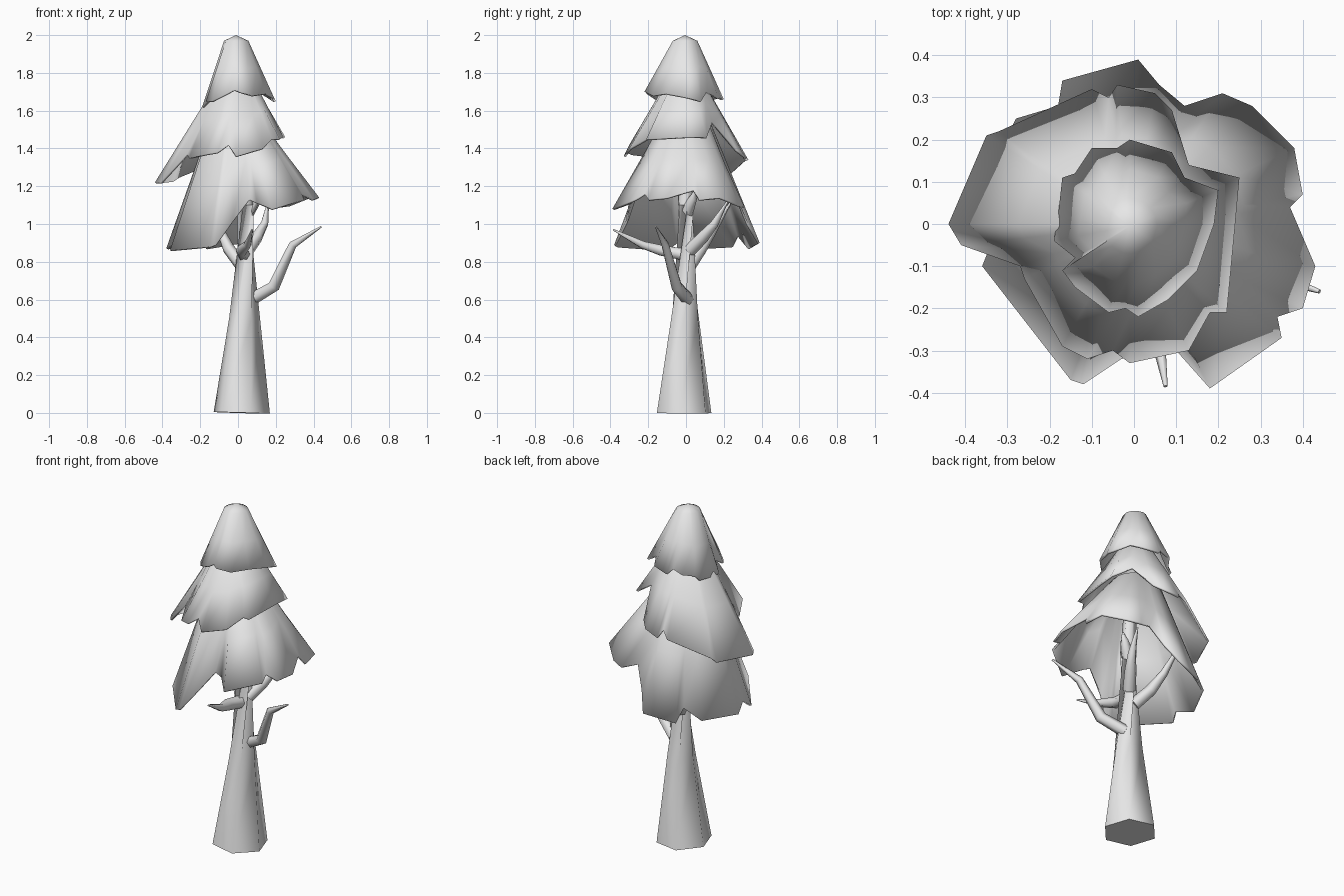
import bpy
import bmesh
import math
from mathutils import Vector

default_cube = bpy.data.objects.get("Cube")
if default_cube:
    bpy.data.objects.remove(default_cube, do_unlink=True)

# One plain grey material for the whole tree
grey = bpy.data.materials.new("plain_grey")
grey.use_nodes = True
grey.diffuse_color = (0.8, 0.8, 0.8, 1)
shader = next(n for n in grey.node_tree.nodes if n.type == 'BSDF_PRINCIPLED')
shader.inputs["Base Color"].default_value = grey.diffuse_color


def finish(name, bm, sharp_angle):
    """Turn a bmesh into a smooth shaded object with sharp creases."""
    bmesh.ops.recalc_face_normals(bm, faces=bm.faces)
    mesh = bpy.data.meshes.new(name)
    bm.to_mesh(mesh)
    bm.free()
    mesh.materials.append(grey)
    obj = bpy.data.objects.new(name, mesh)
    bpy.context.collection.objects.link(obj)
    bpy.ops.object.select_all(action='DESELECT')
    bpy.context.view_layer.objects.active = obj
    obj.select_set(True)
    bpy.ops.object.shade_smooth_by_angle(angle=math.radians(sharp_angle))
    return obj


def bridge(bm, lower, upper):
    """Join two closed rings of the same size with quads."""
    count = len(lower)
    for i in range(count):
        j = (i + 1) % count
        bm.faces.new((lower[i], lower[j], upper[j], upper[i]))


def tube(name, path, radii, sides=6):
    """Tapered limb that follows a path of points."""
    bm = bmesh.new()
    points = [Vector(p) for p in path]
    rings = []
    for i, (centre, radius) in enumerate(zip(points, radii)):
        ahead = points[min(i + 1, len(points) - 1)]
        behind = points[max(i - 1, 0)]
        turn = (ahead - behind).to_track_quat('Z', 'Y')
        ring = []
        for s in range(sides):
            angle = math.tau * s / sides
            offset = Vector((math.cos(angle), math.sin(angle), 0)) * radius
            ring.append(bm.verts.new(centre + turn @ offset))
        rings.append(ring)
    for lower, upper in zip(rings, rings[1:]):
        bridge(bm, lower, upper)
    bm.faces.new(rings[0])
    bm.faces.new(rings[-1])
    return finish(name, bm, 65)


def canopy(name, hem, neck_radius, neck_height, tip_height, sag):
    """Draped cone from a round neck down to a ragged hem."""
    bm = bmesh.new()
    axis = Vector((-0.01, -0.005, 0))
    rings = []
    neck = []
    for x, y, z in hem:
        outward = (Vector((x, y, 0)) - axis).normalized()
        neck.append(axis + outward * neck_radius + Vector((0, 0, neck_height)))
    for step in (0, 0.5, 1):
        ring = []
        for top, low in zip(neck, hem):
            point = top.lerp(Vector(low), step)
            point.z -= sag * math.sin(math.pi * step)
            ring.append(bm.verts.new(point))
        rings.append(ring)
    for upper, lower in zip(rings, rings[1:]):
        bridge(bm, lower, upper)
    tip = bm.verts.new(axis + Vector((0, 0, tip_height)))
    for i, corner in enumerate(rings[0]):
        bm.faces.new((corner, rings[0][(i + 1) % len(hem)], tip))
    obj = finish(name, bm, 60)
    shell = obj.modifiers.new("thickness", 'SOLIDIFY')
    shell.thickness = 0.012
    shell.offset = -1
    return obj


# Hem outlines, counter-clockwise from the left side
top_hem = [
    (.19, 0, 1.67), (.2, .08, 1.65), (.12, .11, 1.7), (.09, .17, 1.67),
    (-.01, .2, 1.66), (-.04, .18, 1.69), (-.1, .18, 1.67),
    (-.14, .12, 1.65), (-.17, .11, 1.63), (-.18, .02, 1.62),
    (-.19, -.04, 1.62), (-.14, -.08, 1.67), (-.17, -.11, 1.65),
    (-.14, -.15, 1.65), (-.06, -.21, 1.69), (-.02, -.2, 1.71),
    (.01, -.22, 1.7), (.08, -.18, 1.68), (.15, -.11, 1.69)]
middle_hem = [
    (.24, 0, 1.46), (.25, .11, 1.46), (.13, .14, 1.54), (.09, .27, 1.39),
    (.05, .31, 1.36), (-.04, .33, 1.34), (-.06, .3, 1.38),
    (-.1, .32, 1.34), (-.32, .22, 1.25), (-.35, .21, 1.23),
    (-.44, 0, 1.22), (-.41, -.05, 1.22), (-.27, -.1, 1.37),
    (-.26, -.13, 1.35), (-.17, -.29, 1.37), (-.11, -.32, 1.38),
    (-.05, -.3, 1.42), (-.01, -.33, 1.36), (.13, -.3, 1.4),
    (.18, -.21, 1.45), (.22, -.21, 1.45)]
lower_hem = [
    (.37, .04, 1.18), (.4, .07, 1.13), (.38, .18, 1.14), (.28, .28, 1.1),
    (.21, .31, 1.09), (.12, .28, 1.12), (.06, .33, 1), (.01, .39, .9),
    (-.17, .34, .87), (-.18, .28, .94), (-.28, .25, .88),
    (-.38, .05, .87), (-.34, -.05, .9), (-.36, -.1, .86),
    (-.15, -.37, .88), (-.12, -.38, .89), (-.03, -.32, 1.01),
    (.06, -.3, 1.13), (.1, -.3, 1.11), (.18, -.39, 1.08),
    (.35, -.27, 1.13), (.34, -.22, 1.16), (.4, -.2, 1.13),
    (.43, -.1, 1.14)]

canopy("top_foliage", top_hem, .065, 1.97, 2, 0)
canopy("middle_foliage", middle_hem, .1, 1.75, 1.8, 0)
canopy("lower_foliage", lower_hem, .13, 1.55, 1.6, 0)

# Trunk with a flared foot
tube("trunk",
     [(.02, -.01, 0), (.035, -.005, .5), (.04, 0, 1.1), (.02, 0, 1.5)],
     [.152, .082, .045, .03])

# Bare branches, each tapering to a point
branches = {
    "left_branch": [(.07, .01, .6), (.19, -.05, .67),
                    (.29, -.11, .89), (.44, -.16, .985)],
    "front_branch": [(.03, -.02, .84), (.02, -.13, .86),
                     (.05, -.23, .89), (.075, -.385, .97)],
    "right_back_branch": [(.02, .02, .78), (-.05, .08, .87),
                          (-.09, .14, .96), (-.13, .24, 1.12)],
    "left_back_branch": [(.05, .02, .86), (.1, .09, .93),
                         (.14, .15, 1), (.16, .22, 1.12)],
    "upper_stub": [(.04, 0, 1.05), (.07, .02, 1.1),
                   (.1, .04, 1.14), (.12, .05, 1.18)],
}
for branch_name, path in branches.items():
    tube(branch_name, path, [.035, .032, .022, .005])
